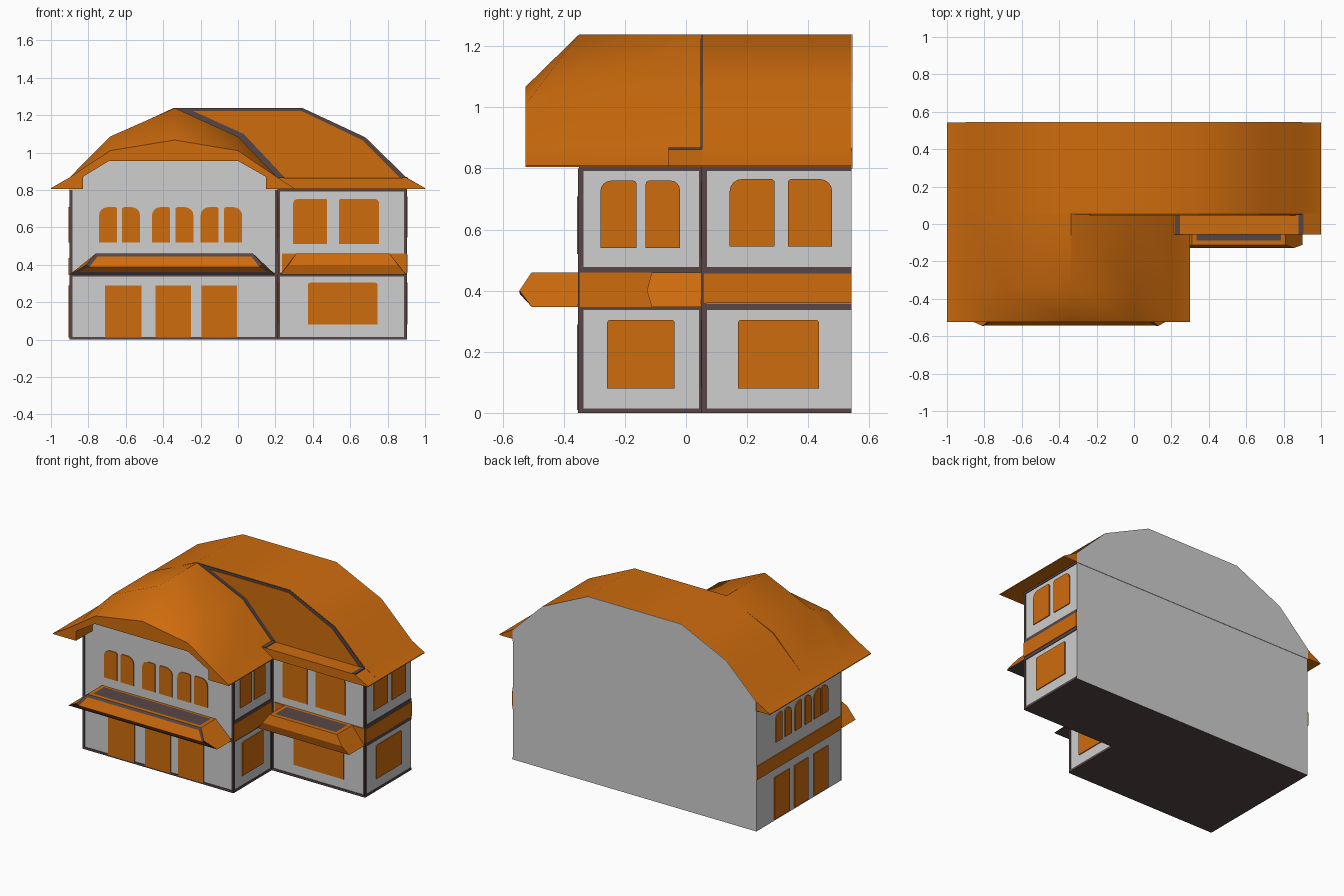
import bpy, bmesh, math

if "Cube" in bpy.data.objects:
    bpy.data.objects.remove(bpy.data.objects["Cube"])

def mat(name, c):
    m = bpy.data.materials.new(name)
    m.diffuse_color = (*c, 1)
    m.use_nodes = True
    m.node_tree.nodes["Principled BSDF"].inputs["Base Color"].default_value = m.diffuse_color
    return m

WALL = mat("wall_grey", (0.62, 0.62, 0.62))
ORANGE = mat("orange", (0.62, 0.15, 0.004))
BROWN = mat("dark_brown", (0.095, 0.062, 0.062))

def loft(name, loops, mats, rule=None, smooth=None, edit=None):
    """Skin closed loops of equal length and cap both ends."""
    bm = bmesh.new()
    rings = [[bm.verts.new(p) for p in lp] for lp in loops]
    n = len(rings[0])
    for a, b in zip(rings, rings[1:]):
        for i in range(n):
            j = (i + 1) % n
            bm.faces.new((a[i], a[j], b[j], b[i]))
    bm.faces.new(rings[0])
    bm.faces.new(rings[-1])
    bmesh.ops.recalc_face_normals(bm, faces=bm.faces)
    bm.normal_update()
    if rule:
        for f in bm.faces:
            f.material_index = rule(f)
    if edit:
        edit(bm)
    me = bpy.data.meshes.new(name)
    bm.to_mesh(me)
    bm.free()
    for m in mats:
        me.materials.append(m)
    if smooth:
        me.polygons.foreach_set("use_smooth", [True] * len(me.polygons))
        me.set_sharp_from_angle(angle=math.radians(smooth))
    ob = bpy.data.objects.new(name, me)
    bpy.context.collection.objects.link(ob)
    return ob

def prism_y(name, pts, y0, y1, m, **kw):
    """Extrude an x-z outline along y."""
    return loft(name, [[(x, y, z) for x, z in pts] for y in (y0, y1)], [m], **kw)

# Walls as mappings from (along, height, outward distance) to space
BACK = 0.542
front_l = lambda u, z, d: (u, -0.35 - d, z)
front_r = lambda u, z, d: (u, 0.055 - d, z)
side_r = lambda u, z, d: (0.90 + d, u, z)
side_w = lambda u, z, d: (0.21 + d, u, z)
side_l = lambda u, z, d: (-0.90 - d, u, z)

def plate(name, wall, u0, u1, z0, z1, m=ORANGE, rl=0, rr=0, t=0.006):
    """Thin panel on a wall, with optional rounded top corners."""
    pts = [(u0, z0), (u1, z0)]
    for cx, r, a0 in ((u1 - rr, rr, 0), (u0 + rl, rl, 90)):
        if r:
            for k in range(5):
                a = math.radians(a0 + 22.5 * k)
                pts.append((cx + r * math.cos(a), z1 - r + r * math.sin(a)))
        else:
            pts.append((cx, z1))
    return loft(name, [[wall(u, z, d) for u, z in pts] for d in (-0.002, t)], [m])

# House body: L-shaped plan with dark underside, and the gable wall under the wing roof
plan = [(-0.9, -0.35), (0.21, -0.35), (0.21, 0.055), (0.9, 0.055), (0.9, BACK), (-0.9, BACK)]
loft("house_body", [[(x, y, z) for x, y in plan] for z in (0, 0.807)], [WALL, BROWN],
     rule=lambda f: 1 if f.normal.z < -0.9 else 0)
prism_y("gable_wall", [(-0.83, 0.8), (0.16, 0.8), (0.16, 0.875), (0, 0.965), (-0.69, 0.965), (-0.83, 0.875)],
        -0.35, -0.2, WALL)

# Main roof and its grey back gable
slope = [(1, 0.81), (0.9, 0.867), (0.68, 1.082), (0.345, 1.238)]
mirror = [(-x, z) for x, z in reversed(slope)]
prism_y("main_roof", slope + mirror + [(-1, 0.805), (1, 0.805)], 0.055, BACK, ORANGE, smooth=35)
prism_y("back_gable", [(0.9, 0.8)] + slope[1:] + mirror[:-1] + [(-0.9, 0.8)], BACK - 0.001, 0.545, WALL)

# Wing roof with clipped front hip and arched recess below
arch = [(0.30, 0.805), (0.15, 0.805), (0.15, 0.87), (0, 0.955), (-0.69, 0.955), (-0.83, 0.87), (-0.83, 0.805), (-1, 0.805)]
def wing(y, shoulder, ridge):
    top = [(-1, 0.81), (-0.9, 0.867), (-0.685, shoulder), (-0.338, ridge), (0, shoulder), (0.21, 0.867), (0.30, 0.81)]
    return [(x, y, z) for x, z in top + arch]
loft("wing_roof", [wing(0.056, 1.085, 1.238), wing(-0.35, 1.085, 1.238), wing(-0.525, 1.01, 1.067)],
     [ORANGE], smooth=35)

# Right front gable: brown trim plate with an orange panel, and the eave ledge below
prism_y("gable_trim", [(-0.335, 1.237), (0.345, 1.237), (0.68, 1.08), (0.9, 0.865), (0.2, 0.865), (0, 1.08)],
        0.05, 0.056, BROWN)
prism_y("gable_panel", [(-0.24, 1.222), (0.34, 1.222), (0.665, 1.066), (0.865, 0.866), (0.25, 0.866), (0.03, 1.1)],
        0.046, 0.052, ORANGE)
prism_y("eave_ledge", [(0.2, 0.805), (1, 0.805), (1, 0.81), (0.9, 0.865), (0.2, 0.865)], -0.057, 0.056, ORANGE)
for i, x in enumerate((0.22, 0.88)):
    prism_y(f"ledge_end_{i}", [(x, 0.862), (x + 0.025, 0.862), (x + 0.025, 0.868), (x, 0.868)], -0.057, 0.05, BROWN)

# Awnings: faceted nose, ends flaring outward towards the bottom
def awning(name, yw, yf, yt, xs_top, xs_mid, xs_bot, bordered):
    rows = [(yw, 0.46, xs_top), (yf, 0.46, xs_top), (yt, 0.40, xs_mid), (yf, 0.347, xs_bot), (yw, 0.347, xs_bot)]
    def edit(bm):
        top = [f for f in bm.faces if f.normal.z > 0.95]
        nose = [f for f in bm.faces if f.normal.y < -0.5]
        bmesh.ops.inset_region(bm, faces=top, thickness=0.025, use_even_offset=True)
        for f in top:
            f.material_index = 1
        if bordered:
            for f in bmesh.ops.inset_region(bm, faces=nose, thickness=0.018, use_even_offset=True)["faces"]:
                f.material_index = 1
    loft(name, [[(xs[k], y, z) for y, z, xs in rows] for k in (0, 1)], [ORANGE, BROWN],
         rule=lambda f: 1 if f.normal.z < -0.95 else 0, edit=edit)
awning("left_awning", -0.34, -0.505, -0.545, (-0.76, 0.08), (-0.81, 0.13), (-0.9, 0.2), True)
awning("right_awning", 0.06, -0.112, -0.128, (0.31, 0.81), (0.27, 0.855), (0.225, 0.9), False)

# Brown trims: base, floor line, eave line and corners of each wall
trims = [(front_l, -0.9, 0.21, 0.8), (front_r, 0.21, 0.9, 0.805), (side_w, -0.35, 0.055, 0.8), (side_r, 0.055, BACK, 0.805)]
for i, (w, a, b, top) in enumerate(trims):
    plate(f"base_trim_{i}", w, a, b, 0, 0.015, BROWN, t=0.004)
    plate(f"corner_trim_a{i}", w, a, a + 0.014, 0, top, BROWN, t=0.004)
    if w is not side_r:
        plate(f"corner_trim_b{i}", w, b - 0.012, b, 0, top, BROWN, t=0.004)
    if w is not front_l:
        plate(f"eave_trim_{i}", w, a, b, 0.792, 0.806, BROWN, t=0.004)
    plate(f"floor_trim_{i}", w, a, b, 0.336, 0.358, BROWN, t=0.004)
    if w in (side_w, side_r):
        plate(f"upper_floor_trim_{i}", w, a, b, 0.455, 0.478, BROWN, t=0.004)

# Orange floor bands
plate("band_right_front", front_r, 0.235, 0.9, 0.357, 0.46)
plate("band_right_side", side_r, 0.055, BACK, 0.36, 0.456)
plate("band_wing_side", side_w, -0.35, 0.055, 0.347, 0.46)
plate("band_left_side", side_l, -0.35, BACK, 0.345, 0.435)

# Doors and small arched window pairs on the wing front and left side
doors = {front_l: [(-0.71, -0.515), (-0.44, -0.25), (-0.195, -0.005)],
         side_l: [(0.195, 0.355), (0.0, 0.145), (-0.21, -0.06)]}
small = {front_l: [-0.743, -0.62, -0.46, -0.335, -0.2, -0.075],
         side_l: [-0.21, -0.13, -0.035, 0.07, 0.175, 0.275]}
for w, tag, wid in ((front_l, "front", 0.097), (side_l, "left", 0.068)):
    for i, (a, b) in enumerate(doors[w]):
        plate(f"{tag}_door_{i}", w, a, b, 0.01, 0.29)
    for i, u in enumerate(small[w]):
        r = (0.045, 0.012) if i % 2 == 0 else (0.012, 0.045)
        plate(f"{tag}_arched_window_{i}", w, u, u + wid, 0.52, 0.708, rl=r[0], rr=r[1])

# Large windows on the right-hand walls
for i, (w, a, b) in enumerate([(front_r, 0.375, 0.745), (side_r, 0.17, 0.435), (side_w, -0.258, -0.037)]):
    plate(f"ground_window_{i}", w, a, b, 0.08, 0.304, rl=0.01, rr=0.01)
upper = [(front_r, 0.295, 0.477, 0.51, 0.752, 0.025, 0.01), (front_r, 0.54, 0.755, 0.51, 0.752, 0.01, 0.025),
         (side_r, 0.143, 0.29, 0.545, 0.765, 0.04, 0.012), (side_r, 0.333, 0.478, 0.545, 0.765, 0.012, 0.04),
         (side_w, -0.28, -0.162, 0.54, 0.76, 0.035, 0.012), (side_w, -0.132, -0.02, 0.54, 0.76, 0.012, 0.03)]
for i, (w, a, b, z0, z1, rl, rr) in enumerate(upper):
    plate(f"upper_window_{i}", w, a, b, z0, z1, rl=rl, rr=rr)
